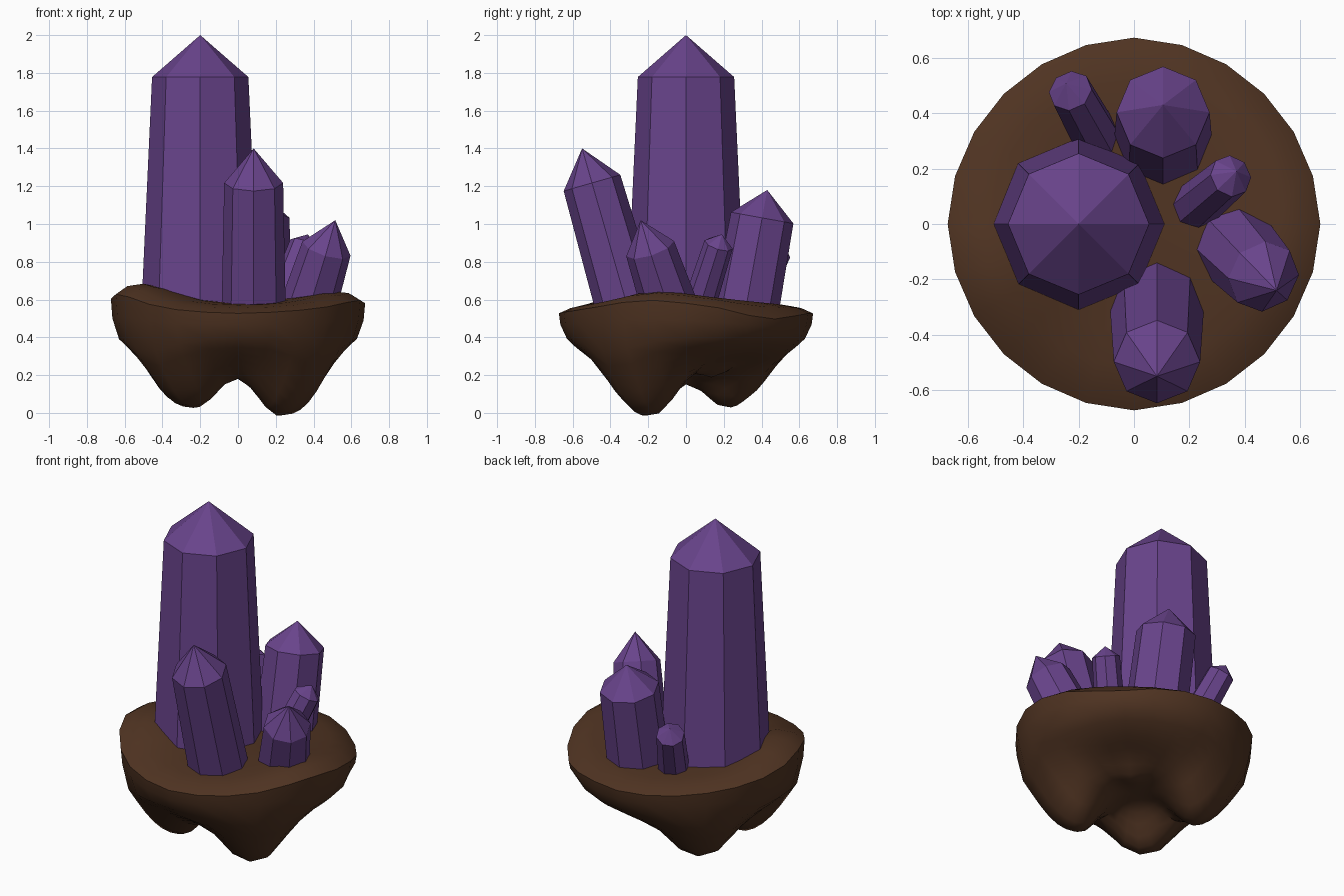
import bpy, bmesh
from math import sin, cos, pi, exp, hypot, atan2
from mathutils import Vector

if "Cube" in bpy.data.objects:
    bpy.data.objects.remove(bpy.data.objects["Cube"])


def material(name, rgb):
    m = bpy.data.materials.new(name)
    m.diffuse_color = (*rgb, 1)
    m.use_nodes = True
    m.node_tree.nodes["Principled BSDF"].inputs["Base Color"].default_value = m.diffuse_color
    return m


PURPLE = material("purple_crystal", (0.14, 0.057, 0.26))
BROWN = material("brown_rock", (0.08, 0.034, 0.016))


def add_object(name, bm, mat):
    bmesh.ops.recalc_face_normals(bm, faces=bm.faces)
    me = bpy.data.meshes.new(name)
    bm.to_mesh(me)
    bm.free()
    me.materials.append(mat)
    ob = bpy.data.objects.new(name, me)
    bpy.context.collection.objects.link(ob)
    return ob


def skin(bm, rings):
    """Join rings of vertices; a single-vertex ring becomes a fan."""
    for a, b in zip(rings, rings[1:]):
        n = max(len(a), len(b))
        for i in range(n):
            j = (i + 1) % n
            if len(a) == 1:
                bm.faces.new((a[0], b[i], b[j]))
            elif len(b) == 1:
                bm.faces.new((a[i], a[j], b[0]))
            else:
                bm.faces.new((a[i], a[j], b[j], b[i]))


# Crystals: eight-sided tapered prisms with pyramid tips
def crystal(name, base, tip, r_base, r_top, cap):
    base, tip = Vector(base), Vector(tip)
    axis = tip - base
    length = axis.length
    rot = Vector((0, 0, 1)).rotation_difference(axis)
    bm = bmesh.new()
    rings = []
    for r, h in ((r_base, -0.06), (r_top, length - cap)):
        rings.append([bm.verts.new(base + rot @ Vector((r * cos(k * pi / 4), r * sin(k * pi / 4), h)))
                      for k in range(8)])
    rings.append([bm.verts.new(tip)])
    skin(bm, rings)
    bm.faces.new(rings[0])
    add_object(name, bm, PURPLE)


crystal("main_crystal", (-0.2, 0, 0.6), (-0.2, 0, 2.0), 0.312, 0.255, 0.222)
crystal("front_crystal", (0.083, -0.315, 0.58), (0.083, -0.55, 1.4), 0.17, 0.156, 0.19)
crystal("back_crystal", (0.105, 0.325, 0.6), (0.105, 0.43, 1.18), 0.176, 0.168, 0.15)
crystal("right_crystal", (0.384, -0.1, 0.6), (0.515, -0.24, 1.02), 0.15, 0.133, 0.165)
crystal("small_right_crystal", (0.24, 0.08, 0.6), (0.37, 0.19, 0.945), 0.088, 0.078, 0.06)
crystal("small_back_crystal", (-0.15, 0.335, 0.58), (-0.245, 0.508, 0.91), 0.09, 0.08, 0.06)


# Rock: uneven top over a bowl with three hanging lobes
RIM, SEG = 0.673, 24


def bump(x, y, cx, cy, s):
    return exp(-((x - cx) ** 2 + (y - cy) ** 2) / (2 * s * s))


def top_z(x, y):
    r = hypot(x, y) / RIM
    drop = 0.04 + 0.025 * (x / RIM) ** 2 + 0.07 * exp(-((atan2(y, x) - 0.7) / 0.4) ** 2)
    return (0.585 + 0.12 * x * x - 0.04 * y * y + 0.075 * bump(x, y, -0.5, -0.17, 0.18)
            + 0.035 * bump(x, y, 0.5, -0.17, 0.15) - drop * r ** 10)


def lobe(x, y, cx, cy):
    d = hypot(cx, cy)
    u = ((x - cx) * cx + (y - cy) * cy) / d
    v = ((y - cy) * cx - (x - cx) * cy) / d
    su = 0.185 if u > 0 else 0.11
    return exp(-((u / su) ** 2 / 2 + (v / 0.145) ** 2 / 2) ** 1.3)


def under_z(x, y):
    z = 0.205 + 0.235 * (hypot(x, y) / RIM) ** 3.5
    z -= 0.24 * lobe(x, y, 0.25, -0.21)
    z -= 0.20 * lobe(x, y, -0.26, -0.22)
    z -= 0.20 * lobe(x, y, -0.27, 0.24)
    z += 0.05 * bump(x, y, 0.27, 0.27, 0.17)
    return z - 0.05 * bump(x, y, 0.15, 0.15, 0.06)


bm = bmesh.new()


def rock_ring(r, height):
    ring = []
    for k in range(SEG):
        a = 2 * pi * k / SEG
        q = r * (1 - 0.012 * abs(sin(2 * a)))
        x, y = q * cos(a), q * sin(a)
        ring.append(bm.verts.new((x, y, height(x, y))))
    return ring


rings = [[bm.verts.new((0, 0, top_z(0, 0)))]]
rings += [rock_ring(r, top_z) for r in (0.2, 0.4, 0.52, 0.61, RIM)]
rings.append(rock_ring(0.665, lambda x, y: top_z(x, y) * 0.4 + 0.255))
rings += [rock_ring(0.63 - 0.0485 * i, under_z) for i in range(13)]
rings.append([bm.verts.new((0, 0, under_z(0, 0)))])
skin(bm, rings)
rock = add_object("rock_base", bm, BROWN)
bpy.context.view_layer.objects.active = rock
rock.select_set(True)
bpy.ops.object.shade_smooth_by_angle(angle=0.8)
